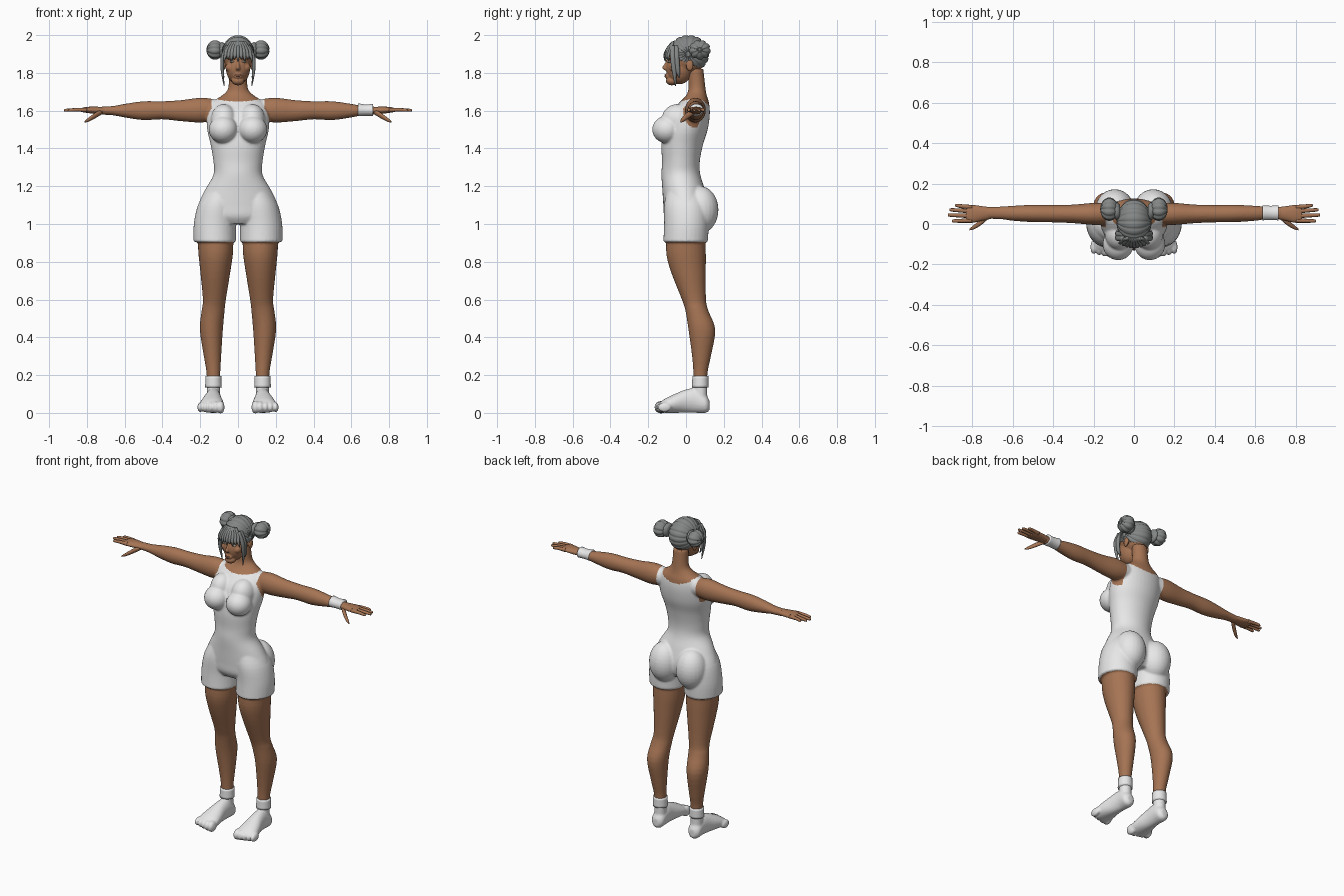
import bpy
import bmesh
import math
from mathutils import Matrix, Vector

default_cube = bpy.data.objects.get("Cube")
if default_cube:
    bpy.data.objects.remove(default_cube, do_unlink=True)


def make_material(name, red, green, blue):
    mat = bpy.data.materials.new(name)
    mat.use_nodes = True
    mat.diffuse_color = (red, green, blue, 1)
    shader = next(n for n in mat.node_tree.nodes if n.type == 'BSDF_PRINCIPLED')
    shader.inputs["Base Color"].default_value = (red, green, blue, 1)
    shader.inputs["Roughness"].default_value = 0.7
    return mat


SKIN = make_material("brown skin", 0.38, 0.175, 0.088)
CLOTH = make_material("white cloth", 0.8, 0.8, 0.8)
HAIR = make_material("grey hair", 0.23, 0.24, 0.24)
LIPS = make_material("dark lips", 0.24, 0.09, 0.055)
EYES = make_material("pale eyes", 0.5, 0.45, 0.4)

AXES = {'X': (Vector((0, 1, 0)), Vector((0, 0, 1))),
        'Y': (Vector((1, 0, 0)), Vector((0, 0, 1))),
        'Z': (Vector((1, 0, 0)), Vector((0, 1, 0)))}


def spline(points, steps):
    """Smooth curve through rows of (x, y, z, radius, radius)."""
    padded = [points[0], *points, points[-1]]
    for a, b, c, d in zip(padded, padded[1:], padded[2:], padded[3:]):
        for i in range(steps):
            t = i / steps
            yield [0.5 * (2 * q + (r - p) * t + (2 * p - 5 * q + 4 * r - s) * t * t
                          + (3 * q - p - 3 * r + s) * t ** 3)
                   for p, q, r, s in zip(a, b, c, d)]
    yield points[-1]


def tube(bm, points, axis, sides=20, steps=4, side=1):
    """Closed loft of elliptical rings; side = -1 mirrors it."""
    u, w = AXES[axis]
    rings = []
    for x, y, z, ru, rw in spline(points, steps):
        centre = Vector((x * side, y, z))
        angles = [math.tau * k / sides for k in range(sides)]
        rings.append([bm.verts.new(centre + u * ru * math.cos(a) + w * rw * math.sin(a))
                      for a in angles])
    for low, high in zip(rings, rings[1:]):
        for k in range(sides):
            j = (k + 1) % sides
            bm.faces.new((low[k], low[j], high[j], high[k]))
    bm.faces.new(rings[0])
    bm.faces.new(rings[-1])


def blob(bm, centre, radii, side=1):
    place = Matrix.Translation((centre[0] * side, centre[1], centre[2]))
    bmesh.ops.create_uvsphere(bm, u_segments=24, v_segments=16, radius=1,
                              matrix=place @ Matrix.Diagonal((*radii, 1)))


def ridged_ball(bm, centre, radii, lobes, depth):
    """Ball with strands combed from its left pole to its right pole."""
    turn = Matrix.Rotation(math.pi / 2, 4, 'Y')
    verts = bmesh.ops.create_uvsphere(bm, u_segments=lobes * 6, v_segments=20,
                                      radius=1, matrix=turn)["verts"]
    for v in verts:
        lon = math.atan2(v.co.y, v.co.z)
        groove = 1 - abs(math.sin(lobes * lon / 2))
        shrink = 1 - depth * groove ** 2
        v.co = Vector([c + p * r * shrink for c, p, r in zip(centre, v.co, radii)])
    return verts


def finish(name, bm, *mats):
    bmesh.ops.recalc_face_normals(bm, faces=bm.faces)
    mesh = bpy.data.meshes.new(name)
    bm.to_mesh(mesh)
    bm.free()
    for mat in mats:
        mesh.materials.append(mat)
    mesh.polygons.foreach_set("use_smooth", [True] * len(mesh.polygons))
    obj = bpy.data.objects.new(name, mesh)
    bpy.context.collection.objects.link(obj)
    return obj


def fuse(obj, voxel, rounds, mats, rule=lambda centre: 0):
    """Merge overlapping volumes into one skin and colour it by a rule."""
    remesh = obj.modifiers.new("merge", 'REMESH')
    remesh.mode = 'VOXEL'
    remesh.voxel_size = voxel
    soften = obj.modifiers.new("soften", 'SMOOTH')
    soften.iterations = rounds
    graph = bpy.context.evaluated_depsgraph_get()
    mesh = bpy.data.meshes.new_from_object(obj.evaluated_get(graph))
    obj.modifiers.clear()
    obj.data = mesh
    mesh.materials.clear()
    for mat in mats:
        mesh.materials.append(mat)
    for face in mesh.polygons:
        face.use_smooth = True
        face.material_index = rule(face.center)


# Body: torso and neck
body = bmesh.new()
tube(body, [(0, 0, 1, .15, .09), (0, 0, 1.04, .2, .115), (0, 0, 1.1, .21, .12),
            (0, -.012, 1.18, .175, .113), (0, -.027, 1.26, .13, .103),
            (0, -.027, 1.33, .13, .1), (0, -.02, 1.42, .145, .11),
            (0, -.002, 1.5, .163, .117), (0, .018, 1.58, .165, .108),
            (0, .042, 1.64, .145, .08), (0, .055, 1.68, .085, .055),
            (0, .058, 1.72, .052, .045), (0, .05, 1.82, .047, .042)], 'Z', 40)

for side in (-1, 1):
    # Shorts leg, seat and bust
    tube(body, [(.123, -.002, .905, .112, .118), (.122, .002, 1, .112, .118),
                (.108, 0, 1.1, .104, .116), (.085, -.01, 1.18, .08, .09)],
         'Z', 32, side=side)
    blob(body, (.095, .075, 1.075), (.095, .097, .125), side)
    blob(body, (.078, -.1, 1.5), (.077, .079, .073), side)
    blob(body, (.075, -.045, 1.55), (.07, .085, .085), side)
    # Bare leg
    tube(body, [(.12, 0, .96, .095, .1), (.118, 0, .85, .092, .105),
                (.12, .012, .75, .08, .093), (.125, .042, .6, .061, .064),
                (.132, .058, .54, .061, .061), (.141, .084, .44, .061, .071),
                (.135, .082, .3, .046, .05), (.13, .076, .2, .036, .037),
                (.13, .075, .06, .036, .038)], 'Z', 28, side=side)
    # Arm
    tube(body, [(.1, .052, 1.605, .05, .05), (.19, .05, 1.603, .055, .066),
                (.3, .05, 1.6, .046, .056), (.4, .051, 1.602, .043, .048),
                (.5, .052, 1.6, .043, .05), (.6, .053, 1.6, .037, .036),
                (.66, .055, 1.6, .031, .025), (.73, .055, 1.6, .029, .021)],
         'X', 24, side=side)
    # Foot and toes
    tube(body, [(.13, .125, .04, .018, .025), (.13, .105, .047, .04, .047),
                (.13, .05, .065, .042, .065), (.133, 0, .062, .047, .062),
                (.137, -.06, .05, .06, .05), (.139, -.11, .038, .066, .038),
                (.139, -.135, .03, .058, .028)], 'Y', side=side)
    for toe in range(5):
        width = .021 if toe == 0 else .015
        blob(body, (.092 + .027 * toe, -.132 + .006 * max(0, toe - 1), .03),
             (width, .036, .034 - .002 * toe), side)


def body_colour(c):
    x = abs(c.x)
    if c.z < .905:
        return int(c.z < .19)
    neckline = 1.648 + x * x - .6 * max(0, c.y - .08)
    armhole = math.hypot((c.y - .05) / .065, (c.z - 1.6) / .09) < 1 and x > .14
    sleeve = x > .168 and c.z > 1.48
    return int(c.z < neckline and not armhole and not sleeve)


fuse(finish("body", body), .0065, 4, (SKIN, CLOTH), body_colour)

# Ankle cuffs and the single wristband
for side, label in ((1, "left"), (-1, "right")):
    cuff = bmesh.new()
    tube(cuff, [(.13, .075, .135, .044, .044), (.13, .076, .195, .042, .042)],
         'Z', 28, side=side)
    finish(label + "_ankle_cuff", cuff, CLOTH)
band = bmesh.new()
tube(band, [(.635, .055, 1.605, .037, .034), (.675, .055, 1.603, .035, .03),
            (.715, .055, 1.604, .037, .032)], 'X', 28)
finish("left_wristband", band, CLOTH)

# Hands: palm, four fingers and thumb
FINGERS = [(.083, .092, .885), (.062, .07, .912), (.039, .044, .92), (.017, .015, .9)]
for side, label in ((1, "left"), (-1, "right")):
    hand = bmesh.new()
    tube(hand, [(.69, .055, 1.6, .025, .018), (.75, .052, 1.602, .036, .019),
                (.8, .05, 1.604, .044, .016), (.83, .05, 1.604, .038, .01)],
         'X', side=side)
    for base, tip, reach in FINGERS:
        tube(hand, [(.8, base, 1.604, .011, .012), (.85, (base + tip) / 2, 1.605, .01, .01),
                    (reach - .008, tip, 1.602, .008, .008), (reach, tip, 1.601, .003, .003)],
             'X', 10, side=side)
    tube(hand, [(.72, .04, 1.595, .015, .014), (.755, .01, 1.575, .015, .015),
                (.79, -.015, 1.553, .011, .011), (.812, -.027, 1.541, .004, .004)],
         'X', 12, side=side)
    finish(label + "_hand", hand, SKIN)

# Head: skull, face, jaw, nose, ears
head = bmesh.new()
blob(head, (0, .005, 1.885), (.077, .1, .096))
blob(head, (0, -.035, 1.825), (.064, .071, .085))
blob(head, (0, -.075, 1.758), (.034, .032, .024))
blob(head, (0, -.095, 1.783), (.025, .017, .016))
tube(head, [(0, -.088, 1.875, .008, .012), (0, -.1, 1.85, .008, .013),
            (0, -.109, 1.826, .012, .017), (0, -.1, 1.814, .012, .012)], 'Z', 12)
for side in (-1, 1):
    blob(head, (.04, -.065, 1.828), (.027, .026, .024), side)
    blob(head, (.03, -.08, 1.88), (.032, .022, .01), side)
    blob(head, (.077, .02, 1.84), (.009, .02, .03), side)
fuse(finish("head", head), .004, 3, (SKIN,))

# Eyes, brows and lips
eyes, brows, lips = bmesh.new(), bmesh.new(), bmesh.new()
for side in (-1, 1):
    blob(eyes, (.031, -.087, 1.859), (.014, .011, .006), side)
    tube(brows, [(.014, -.1, 1.876, .002, .002), (.033, -.098, 1.882, .003, .003),
                 (.053, -.084, 1.878, .002, .002)], 'X', 8, side=side)
blob(lips, (0, -.105, 1.788), (.018, .009, .004))
blob(lips, (0, -.104, 1.781), (.015, .009, .005))
finish("eyes", eyes, EYES)
finish("brows", brows, HAIR)
finish("lips", lips, LIPS)

# Hair cap, trimmed from the forehead down to the nape
cap = bmesh.new()
ridged_ball(cap, (0, .013, 1.9), (.087, .11, .1), 18, .05)
cut = bmesh.ops.bisect_plane(cap, geom=cap.verts[:] + cap.edges[:] + cap.faces[:],
                             plane_co=(0, 0, 1.855), plane_no=(0, .37, .93),
                             clear_inner=True)["geom_cut"]
bmesh.ops.edgenet_fill(cap, edges=[e for e in cut if isinstance(e, bmesh.types.BMEdge)])
finish("hair_cap", cap, HAIR)

# Fringe and the long locks beside the face
fringe = bmesh.new()
for i in range(-4, 5):
    x = i * .014
    back = x * x * 6
    drop = .012 * (i % 2)
    tube(fringe, [(x * .6, -.07, 1.965, .009, .008), (x, -.1 + back, 1.925, .012, .009),
                  (x * 1.2, -.113 + back, 1.89, .009, .007),
                  (x * 1.35, -.11 + back, 1.86 + drop, .002, .002)], 'Z', 10)
for side in (-1, 1):
    for back, tip in ((0, 1.73), (.02, 1.775)):
        tube(fringe, [(.055, -.07 + back, 1.945, .01, .012),
                      (.08, -.07 + back, 1.885, .011, .014),
                      (.083, -.063 + back, 1.81, .008, .012),
                      (.073, -.055 + back, tip, .002, .003)], 'Z', 12, side=side)
finish("fringe_and_side_locks", fringe, HAIR)

# Buns with a twisted tie at the base
for side, label in ((1, "left"), (-1, "right")):
    bun = bmesh.new()
    ridged_ball(bun, (side * .122, .073, 1.922), (.045, .058, .052), 9, .16)
    tube(bun, [(.07, .06, 1.92, .035, .035), (.085, .064, 1.92, .045, .043),
               (.1, .067, 1.92, .035, .035)], 'X', side=side)
    finish(label + "_hair_bun", bun, HAIR)
